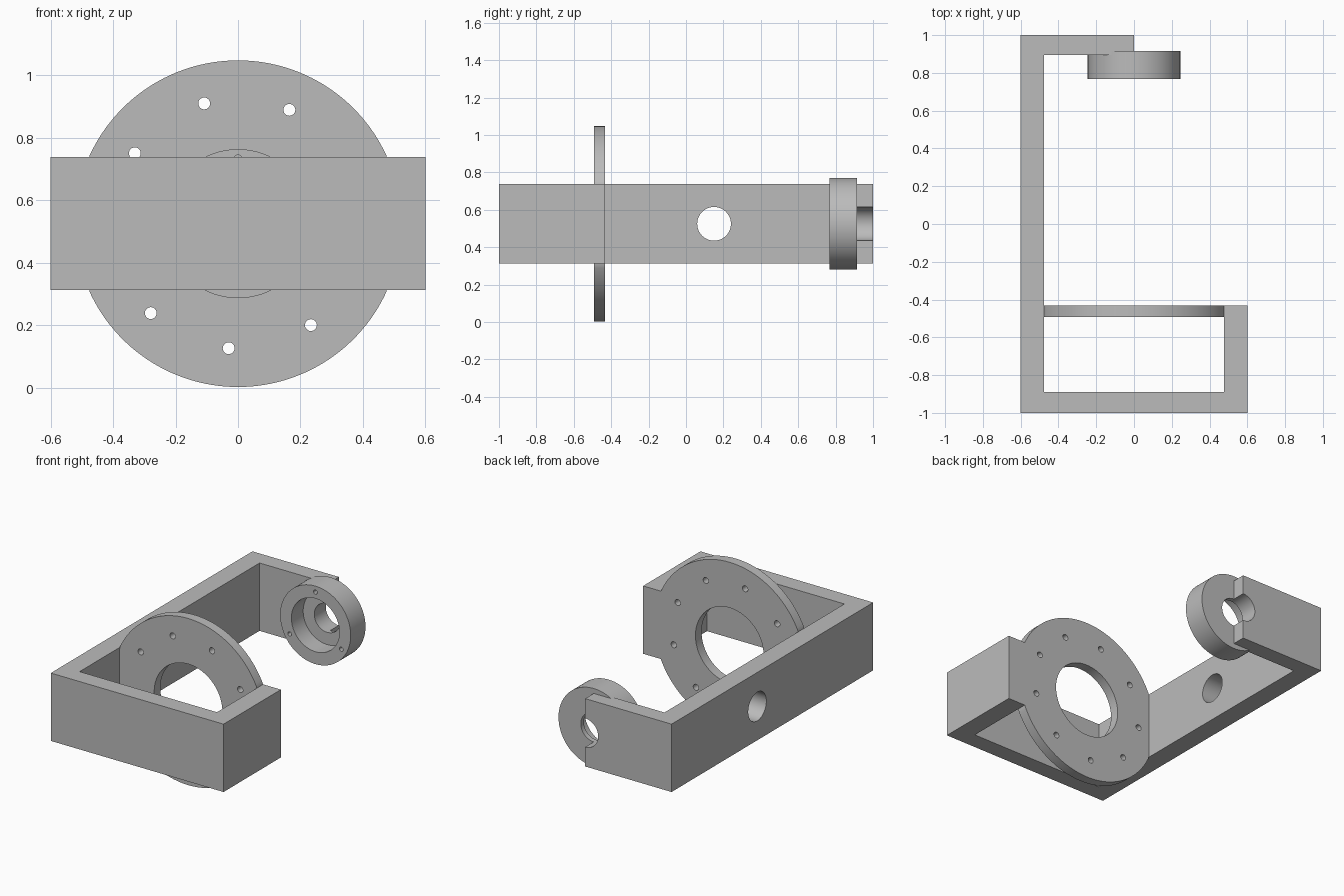
import bpy, bmesh
from math import radians, sin, cos
from mathutils import Matrix, Vector

if "Cube" in bpy.data.objects:
    bpy.data.objects.remove(bpy.data.objects["Cube"], do_unlink=True)

AXIS_Z = 0.525      # height of the shared centre line
INNER = 0.477       # inner face of the side walls
BOTTOM, TOP = 0.313, 0.739

grey = bpy.data.materials.new("plain grey")
grey.use_nodes = True
grey.diffuse_color = (0.5, 0.5, 0.5, 1)
grey.node_tree.nodes["Principled BSDF"].inputs["Base Color"].default_value = (0.5, 0.5, 0.5, 1)


def make_object(name, bm):
    bmesh.ops.recalc_face_normals(bm, faces=bm.faces)
    mesh = bpy.data.meshes.new(name)
    bm.to_mesh(mesh)
    bm.free()
    mesh.materials.append(grey)
    obj = bpy.data.objects.new(name, mesh)
    bpy.context.collection.objects.link(obj)
    return obj


def cylinder(name, axis, centre, start, end, radius, sides=96):
    """Cylinder along X or Y; centre gives the two other coordinates."""
    mid = (start + end) / 2
    if axis == "X":
        place = Vector((mid, centre[0], centre[1]))
        turn = Matrix.Rotation(radians(90), 4, "Y")
    else:
        place = Vector((centre[0], mid, centre[1]))
        turn = Matrix.Rotation(radians(90), 4, "X")
    bm = bmesh.new()
    bmesh.ops.create_cone(bm, cap_ends=True, segments=sides, radius1=radius, radius2=radius,
                          depth=end - start, matrix=Matrix.Translation(place) @ turn)
    return make_object(name, bm)


def activate(obj):
    bpy.ops.object.select_all(action="DESELECT")
    obj.select_set(True)
    bpy.context.view_layer.objects.active = obj


def cut(obj, cutter):
    activate(obj)
    mod = obj.modifiers.new("cut", "BOOLEAN")
    mod.operation, mod.solver, mod.object = "DIFFERENCE", "EXACT", cutter
    bpy.ops.object.modifier_apply(modifier=mod.name)
    bpy.data.objects.remove(cutter, do_unlink=True)


def bolt_holes(obj, count, first_angle, circle, radius, start, end):
    for i in range(count):
        a = radians(first_angle + 360 * i / count)
        centre = (circle * cos(a), AXIS_Z + circle * sin(a))
        cut(obj, cylinder("hole", "Y", centre, start, end, radius, 24))


# Bracket frame: hooked outline extruded upwards
outline = [(-0.6, -1), (0.6, -1), (0.6, -0.432), (INNER, -0.432), (INNER, -0.89),
           (-INNER, -0.89), (-INNER, 0.895), (0, 0.895), (0, 1), (-0.6, 1)]
bm = bmesh.new()
face = bm.faces.new([bm.verts.new((x, y, BOTTOM)) for x, y in outline])
side = bmesh.ops.extrude_face_region(bm, geom=[face])
bmesh.ops.translate(bm, vec=(0, 0, TOP - BOTTOM),
                    verts=[v for v in side["geom"] if isinstance(v, bmesh.types.BMVert)])
frame = make_object("bracket_frame", bm)
cut(frame, cylinder("hole", "X", (0.15, AXIS_Z), -0.7, -0.4, 0.09))
cut(frame, cylinder("hole", "Y", (0, AXIS_Z), 0.8, 1.1, 0.09))

# Mounting disc: flattened where it meets the side walls
disc = cylinder("mounting_disc", "Y", (0, AXIS_Z), -0.493, -0.432, 0.523, 160)
for v in disc.data.vertices:
    v.co.x = max(-INNER, min(INNER, v.co.x))
cut(disc, cylinder("hole", "Y", (0, AXIS_Z), -0.6, -0.3, 0.237))
bolt_holes(disc, 9, 25.7, 0.4, 0.019, -0.6, -0.3)

# Bearing ring: stepped bore and three blind screw holes in the front
ring = cylinder("bearing_ring", "Y", (0, AXIS_Z), 0.768, 0.915, 0.245)
cut(ring, cylinder("hole", "Y", (0, AXIS_Z), 0.7, 0.885, 0.167))
cut(ring, cylinder("hole", "Y", (0, AXIS_Z), 0.8, 1.0, 0.09))
bolt_holes(ring, 3, 90, 0.207, 0.013, 0.7, 0.87)

# Smooth the round walls, keep edges sharp
for obj in (frame, disc, ring):
    activate(obj)
    bpy.ops.object.shade_smooth_by_angle(angle=radians(30))
